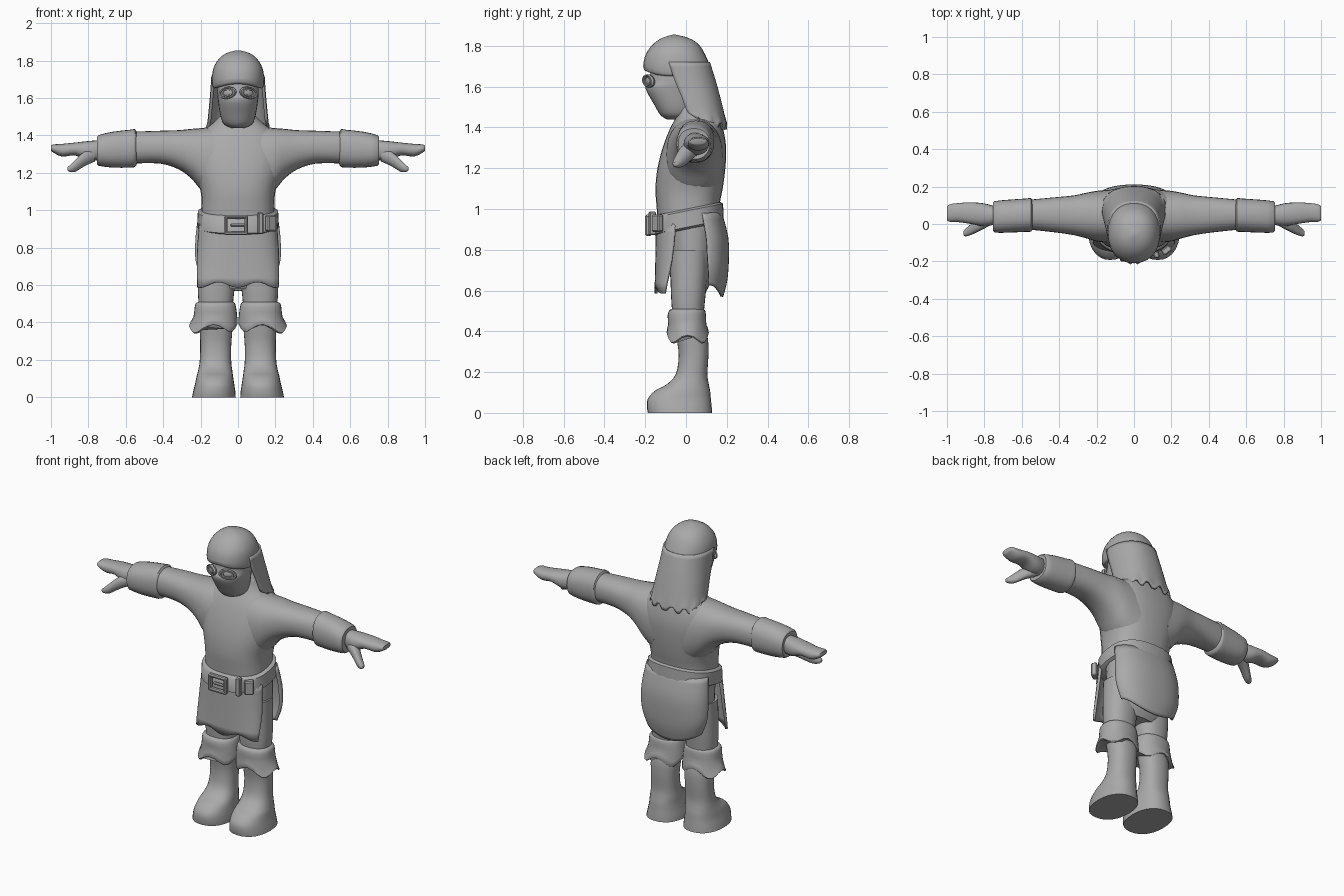
import bpy
import bmesh
import math
from mathutils import Vector

if "Cube" in bpy.data.objects:
    bpy.data.objects.remove(bpy.data.objects["Cube"], do_unlink=True)

cloth = bpy.data.materials.new("plain grey")
cloth.use_nodes = True
GREY = (0.4, 0.4, 0.4, 1)
cloth.diffuse_color = GREY
cloth.node_tree.nodes["Principled BSDF"].inputs["Base Color"].default_value = GREY


def finish(bm, name, side=1, sharp=50):
    """Turn a bmesh into a smooth shaded object, mirrored when side is -1."""
    for v in bm.verts:
        v.co.x *= side
    bmesh.ops.recalc_face_normals(bm, faces=bm.faces)
    mesh = bpy.data.meshes.new(name)
    bm.to_mesh(mesh)
    bm.free()
    mesh.materials.append(cloth)
    obj = bpy.data.objects.new(name, mesh)
    bpy.context.collection.objects.link(obj)
    bpy.ops.object.select_all(action='DESELECT')
    obj.select_set(True)
    bpy.context.view_layer.objects.active = obj
    bpy.ops.object.shade_smooth_by_angle(angle=math.radians(sharp))
    return obj


def smooth_rows(rows, steps):
    """Catmull-Rom interpolation between the section rows."""
    out = []
    for i in range(len(rows) - 1):
        four = [rows[max(i - 1, 0)], rows[i], rows[i + 1], rows[min(i + 2, len(rows) - 1)]]
        for s in range(steps):
            t = s / steps
            out.append([b + t / 2 * (c - a + t * (2 * a - 5 * b + 4 * c - d + t * (3 * (b - c) + d - a)))
                        for a, b, c, d in zip(*four)])
    return out + [rows[-1]]


def loft(name, rows, axis="z", side=1, n=28, power=2.3, arc=None, warp=None, steps=3, thick=0.015):
    """Rows are (position, low a, high a, low b, high b); arc makes an open shell."""
    bm = bmesh.new()
    rings = []
    start, end = arc or (0, 360)
    count = n + 1 if arc else n
    for t, a0, a1, b0, b1 in smooth_rows(rows, steps):
        ring = []
        for k in range(count):
            ang = math.radians(start + (end - start) * k / n)
            c, s = math.cos(ang), math.sin(ang)
            a = (a0 + a1) / 2 + (a1 - a0) / 2 * math.copysign(abs(c) ** (2 / power), c)
            b = (b0 + b1) / 2 + (b1 - b0) / 2 * math.copysign(abs(s) ** (2 / power), s)
            co = Vector((a, b, t)) if axis == "z" else Vector((t, a, b))
            if warp:
                co.z += warp(co, k)
            ring.append(bm.verts.new(co))
        rings.append(ring)
    for lower, upper in zip(rings, rings[1:]):
        for k in range(n):
            j = (k + 1) % count
            bm.faces.new((lower[k], lower[j], upper[j], upper[k]))
    if not arc:
        bm.faces.new(rings[0])
        bm.faces.new(rings[-1])
    obj = finish(bm, name, side)
    if arc:
        mod = obj.modifiers.new("cloth thickness", 'SOLIDIFY')
        mod.thickness = thick
        mod.offset = 0
    return obj


def sym(z, half, front, back):
    return (z, -half, half, front, back)


def box(name, center, size, bevel=0.006, tilt=0):
    bm = bmesh.new()
    bmesh.ops.create_cube(bm, size=1)
    for v in bm.verts:
        v.co *= Vector(size)
    bmesh.ops.bevel(bm, geom=bm.edges[:], offset=bevel, segments=1, affect='EDGES')
    obj = finish(bm, name, sharp=30)
    obj.location = center
    obj.rotation_euler.z = tilt
    return obj


# Torso and hips
loft("tunic_body", [sym(0.9, .2, -.135, .16), sym(1.02, .195, -.145, .165), sym(1.1, .2, -.15, .18),
                    sym(1.2, .225, -.14, .193), sym(1.3, .24, -.115, .197), sym(1.38, .225, -.085, .185),
                    sym(1.43, .18, -.06, .17), sym(1.47, .13, -.04, .15), sym(1.52, .08, -.04, .12)], power=2.5)
loft("hips", [sym(.58, .13, -.05, .09), sym(.64, .18, -.075, .12), sym(.75, .2, -.08, .14),
              sym(.95, .2, -.1, .15)])

# Tunic skirt, open at both sides
loft("front_skirt", [sym(.6, .215, -.147, -.02), sym(.75, .217, -.143, .07), sym(.93, .205, -.14, .12)],
     arc=(-168, -12), power=2.6,
     warp=lambda p, k: -.015 * math.cos(p.x * 30) * (p.z < .61))
loft("back_skirt", [sym(.57, .185, .03, .175), sym(.65, .21, 0, .195), sym(.75, .222, -.02, .203),
                    sym(.86, .22, -.03, .2), sym(.98, .205, -.04, .17)],
     arc=(5, 175), power=2.3,
     warp=lambda p, k: max(0, .75 - p.z) * 6 * p.x * p.x * 1.6)

# Belt, tilted up toward the back, with buckle and loops
loft("belt", [sym(.89, .2, -.15, .17), sym(.9, .218, -.165, .185), sym(.98, .215, -.163, .182),
              sym(.99, .2, -.15, .17)], steps=1, power=2.5, warp=lambda p, k: .2 * p.y + .01)
for z in (.877, .963):
    box("buckle_bar", (-.01, -.185, z), (.125, .03, .018))
for x in (-.065, .045):
    box("buckle_post", (x, -.185, .92), (.018, .03, .1))
box("buckle_prong", (.0, -.188, .92), (.08, .018, .016))
box("belt_loop", (.12, -.165, .93), (.03, .035, .115), tilt=.2)
box("belt_tip", (.175, -.14, .93), (.055, .035, .085), tilt=.65)

# Head: masked face, hood cap and drape with a ragged hem
loft("masked_face", [sym(1.44, .035, -.095, .02), sym(1.46, .075, -.125, .04), sym(1.51, .095, -.155, .05),
                     sym(1.595, .108, -.2, .06), sym(1.63, .11, -.18, .06), sym(1.72, .11, -.17, .06)],
     power=2.2)
loft("hood_cap", [sym(1.655, .118, -.17, .1), sym(1.66, .135, -.203, .125), sym(1.7, .14, -.21, .118),
                  sym(1.76, .131, -.197, .093), sym(1.81, .102, -.16, .06), sym(1.84, .062, -.115, .01),
                  sym(1.855, .008, -.065, -.05)], power=2.2,
     warp=lambda p, k: .02 * math.cos(p.x * 14) * (p.y < -.06) * (p.z < 1.69))
loft("hood_drape", [sym(1.39, .165, -.03, .195), sym(1.46, .157, -.08, .182), sym(1.55, .148, -.12, .16),
                    sym(1.63, .141, -.16, .138), sym(1.72, .135, -.19, .11)],
     arc=(-14, 194), power=2.3, n=30,
     warp=lambda p, k: max(0, 1.47 - p.z) * (.35 * (k % 4 < 2) + max(0, .14 - p.y) * 4))

# Goggles wrapping around the brow
for side, word in ((1, "left"), (-1, "right")):
    for part, scale in (("rim", 1), ("inner_rim", .68)):
        bpy.ops.mesh.primitive_torus_add(major_segments=20, minor_segments=6, major_radius=.045 * scale,
                                         minor_radius=.009, location=(side * .056, -.184, 1.628),
                                         rotation=(math.radians(90), side * math.radians(10), side * .5))
        rim = bpy.context.object
        rim.name = f"{word}_goggle_{part}"
        rim.scale = (1, .6, 1.2)
        rim.data.materials.append(cloth)
        bpy.ops.object.shade_smooth_by_angle()
    bpy.ops.mesh.primitive_uv_sphere_add(segments=16, ring_count=10, radius=.04,
                                         location=(side * .054, -.176, 1.628), rotation=(0, 0, side * .5))
    lens = bpy.context.object
    lens.name = f"{word}_goggle_lens"
    lens.scale = (1, .4, .6)
    lens.data.materials.append(cloth)
    bpy.ops.object.shade_smooth_by_angle()

# Arms and legs, built once per side
for side, word in ((1, "left"), (-1, "right")):
    loft(word + "_sleeve", [(.1, -.1, .185, 1.03, 1.45), (.19, -.095, .178, 1.1, 1.44), (.25, -.078, .168, 1.17, 1.435),
                            (.32, -.06, .153, 1.22, 1.428), (.42, -.045, .143, 1.25, 1.425),
                            (.56, -.03, .13, 1.25, 1.42)], "x", side)
    loft(word + "_sleeve_cuff", [(.54, -.02, .12, 1.25, 1.41), (.55, -.04, .138, 1.232, 1.433),
                                 (.58, -.042, .136, 1.228, 1.43), (.67, -.046, .13, 1.228, 1.42),
                                 (.745, -.046, .122, 1.238, 1.402), (.752, -.03, .11, 1.25, 1.39)],
         "x", side, steps=2)
    loft(word + "_hand", [(.73, .0, .09, 1.27, 1.375), (.8, -.012, .11, 1.265, 1.37), (.87, .0, .115, 1.293, 1.362),
                          (.94, .01, .112, 1.287, 1.355), (.985, .012, .105, 1.307, 1.352),
                          (1, .02, .095, 1.318, 1.346)], "x", side, n=20)
    loft(word + "_thumb", [(.765, -.005, .07, 1.26, 1.33), (.82, -.035, .04, 1.235, 1.315),
                           (.87, -.058, .0, 1.205, 1.27), (.9, -.066, -.025, 1.205, 1.24),
                           (.912, -.06, -.04, 1.213, 1.23)], "x", side, n=14)
    loft(word + "_leg", [(.42, .03, .2, -.06, .085), (.52, .025, .212, -.07, .09), (.62, .015, .215, -.075, .1),
                         (.8, .01, .21, -.08, .11)], "z", side)
    loft(word + "_boot_cuff", [(.37, .012, .25, -.085, .105), (.375, .002, .262, -.095, .112),
                               (.43, .004, .238, -.088, .1), (.48, .01, .232, -.09, .098),
                               (.505, .018, .224, -.08, .092), (.51, .035, .2, -.06, .075)],
         "z", side, steps=2,
         warp=lambda p, k: (.02 * math.cos(k * math.pi / 3.5) + .1 * (.13 - p.x) * (p.x > .13)) * (p.z < .42))
    loft(word + "_boot", [(0, .012, .246, -.187, .128), (.03, .014, .24, -.192, .126), (.07, .02, .23, -.187, .122),
                          (.11, .026, .222, -.15, .118), (.14, .03, .214, -.095, .112), (.19, .036, .205, -.05, .105),
                          (.28, .036, .202, -.036, .11), (.36, .03, .205, -.045, .108),
                          (.43, .03, .205, -.055, .09)], "z", side)
